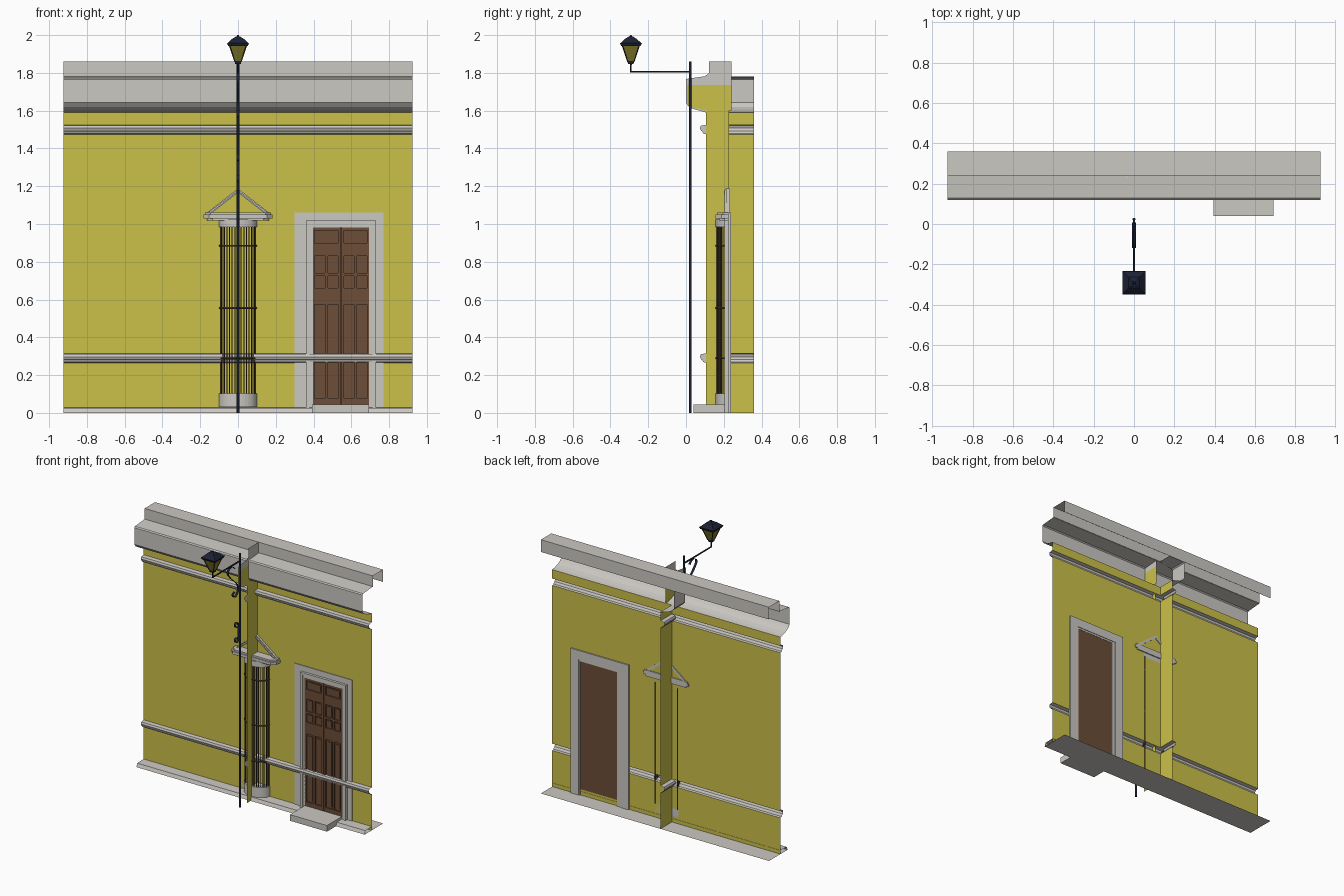
import bpy, bmesh, math
from mathutils import Vector, Matrix

if "Cube" in bpy.data.objects:
    bpy.data.objects.remove(bpy.data.objects["Cube"])

def material(name, rgb):
    m = bpy.data.materials.new(name)
    m.diffuse_color = (*rgb, 1)
    m.use_nodes = True
    m.node_tree.nodes["Principled BSDF"].inputs["Base Color"].default_value = m.diffuse_color
    return m

YELLOW = material("yellow_plaster", (0.60, 0.53, 0.065))
GREY = material("grey_trim", (0.60, 0.58, 0.54))
BROWN = material("brown_wood", (0.15, 0.075, 0.04))
BAR = material("dark_bars", (0.09, 0.055, 0.03))
NAVY = material("dark_iron", (0.012, 0.015, 0.035))
GLASS = material("lamp_glass", (0.22, 0.19, 0.02))

def finish(name, bm, mat):
    me = bpy.data.meshes.new(name)
    bm.to_mesh(me)
    bm.free()
    me.materials.append(mat)
    ob = bpy.data.objects.new(name, me)
    bpy.context.scene.collection.objects.link(ob)
    return ob

def add_box(bm, x0, x1, y0, y1, z0, z1):
    m = Matrix.Translation(((x0+x1)/2, (y0+y1)/2, (z0+z1)/2)) @ Matrix.Diagonal((x1-x0, y1-y0, z1-z0, 1))
    bmesh.ops.create_cube(bm, size=1, matrix=m)

def boxes(name, dims, mat):
    bm = bmesh.new()
    for d in dims:
        add_box(bm, *d)
    return finish(name, bm, mat)

def sweep(name, profile, a, b, out, mat):
    """Open sheet: (outward distance, height) profile swept from a to b."""
    bm = bmesh.new()
    a, b, out = Vector(a), Vector(b), Vector(out)
    rows = [[bm.verts.new(p + out*d + Vector((0, 0, z))) for p in (a, b)] for d, z in profile]
    for r, s in zip(rows, rows[1:]):
        bm.faces.new((r[0], r[1], s[1], s[0]))
    return finish(name, bm, mat)

def prism(name, outline, z0, z1, mat):
    bm = bmesh.new()
    f = bm.faces.new([bm.verts.new((x, y, z0)) for x, y in outline])
    r = bmesh.ops.extrude_face_region(bm, geom=[f])
    bmesh.ops.translate(bm, vec=(0, 0, z1-z0), verts=[v for v in r["geom"] if isinstance(v, bmesh.types.BMVert)])
    bmesh.ops.recalc_face_normals(bm, faces=bm.faces)
    return finish(name, bm, mat)

def sheet(name, outline, mat):
    bm = bmesh.new()
    bm.faces.new([bm.verts.new((0, y, z)) for y, z in outline])
    return finish(name, bm, mat)

def curve(name, pts, mat, bevel=0.0, extrude=0.0, smooth=False, cyclic=False):
    cu = bpy.data.curves.new(name, 'CURVE')
    cu.dimensions = '3D' if bevel else '2D'
    cu.fill_mode = 'FULL' if bevel else 'NONE'
    cu.bevel_depth, cu.bevel_resolution, cu.extrude = bevel, 1, extrude
    cu.use_fill_caps = bool(bevel)
    cu.resolution_u = 5
    s = cu.splines.new('BEZIER')
    s.bezier_points.add(len(pts)-1)
    for bp, p in zip(s.bezier_points, pts):
        bp.co = p
        bp.handle_left_type = bp.handle_right_type = 'AUTO' if smooth else 'VECTOR'
    s.use_cyclic_u = cyclic
    cu.materials.append(mat)
    ob = bpy.data.objects.new(name, cu)
    bpy.context.scene.collection.objects.link(ob)
    return ob

# Wall section: plaster strips, two string courses, cornice and parapet
W, WY, BY = 0.925, 0.228, 0.36
def band(z):
    return [(0, z), (0.015, z+.004), (0.02, z+.014), (0.027, z+.018), (0.033, z+.032), (0.028, z+.046), (0, z+.05)]
cornice = [(0, 1.59), (0.03, 1.596), (0.06, 1.605), (0.09, 1.62), (0.108, 1.642), (0.108, 1.765),
           (0.10, 1.772), (-.015, 1.782)]
parts = [("plaster_low", [(0, 0), (0, .265)], YELLOW), ("lower_band", band(.265), GREY),
         ("plaster_middle", [(0, .315), (0, 1.475)], YELLOW), ("upper_band", band(1.475), GREY),
         ("plaster_top", [(0, 1.525), (0, 1.59)], YELLOW), ("cornice", cornice, GREY)]
for n, p, m in parts:
    sweep("wall_" + n, p, (-W, WY, 0), (W, WY, 0), (0, -1, 0), m)
    sweep("rear_return_" + n, p, (-.045, WY, 0), (-.045, BY, 0), (-1, 0, 0), m)
sweep("parapet", [(0.12, 1.78), (0.12, 1.86), (0, 1.86), (0, 1.77)], (-W, BY, 0), (W, BY, 0), (0, -1, 0), GREY)
sweep("kerb", [(0, 0), (0.215, 0), (0.205, .025), (0.13, .028)], (-W, BY, 0), (W, BY, 0), (0, -1, 0), GREY)

# Thin front fin at the centre of the wall
FY = 0.107
sheet("front_fin", [(FY, 0), (WY, 0), (WY, 1.60), (FY, 1.60)], YELLOW)
for z in (.265, 1.475):
    sheet("front_fin_band", [(FY-d, zz) for d, zz in band(z)], GREY)
sheet("front_fin_frieze", [(FY, 1.60), (.02, 1.62), (.005, 1.64), (.005, 1.735), (.24, 1.735), (.24, 1.60)], YELLOW)
sheet("front_fin_cornice", [(.0, 1.735), (.0, 1.768), (.1, 1.782), (.122, 1.80), (.122, 1.86), (.24, 1.86), (.24, 1.735)], GREY)
sheet("front_fin_cove", [(FY, 1.59), (.02, 1.615), (0, 1.64), (0, 1.735), (.005, 1.735), (.005, 1.64), (.02, 1.62), (FY, 1.60)], GREY)

# Door: surround, stepped frame, doorstep and two panelled leaves
def frame(name, x0, x1, top, w, y0, y1):
    boxes(name, [(x0, x0+w, y0, y1, 0, top), (x1-w, x1, y0, y1, 0, top), (x0+w, x1-w, y0, y1, top-w, top)], GREY)
frame("door_surround", .30, .77, 1.06, .065, .223, .238)
frame("door_frame_outer", .36, .73, 1.018, .018, .205, .234)
frame("door_frame_inner", .376, .714, 1.002, .02, .212, .234)
boxes("doorstep", [(.393, .693, .04, .225, 0, .045)], GREY)
boxes("door_back", [(.39, .70, .222, .232, .045, .985)], BROWN)
dims = []
for x0 in (.392, .547):
    x1 = x0 + .151
    xm = (x0+x1)/2
    for a, b in ((x0, x0+.014), (x1-.014, x1)):
        dims.append((a, b, .212, .224, .045, .983))
    dims.append((xm-.008, xm+.008, .214, .224, .045, .89))
    for a, b in ((.045, .075), (.575, .66), (.725, .74), (.83, .90), (.965, .983)):
        dims.append((x0+.01, x1-.01, .213, .224, a, b))
    for c in (xm-.034, xm+.034):
        for a, b in ((.09, .56), (.67, .715), (.75, .82)):
            dims.append((c-.018, c+.018, .217, .224, a, b))
    dims.append((x0+.025, x1-.025, .217, .224, .912, .955))
boxes("door_panels", dims, BROWN)

# Window grille: half-round bay with sill, head, bars and hoops
def arc(a, b, n):
    return [(-a*math.cos(math.pi*i/n), WY-b*math.sin(math.pi*i/n)) for i in range(n+1)]
prism("window_sill", arc(.10, .072, 16), .03, .103, GREY)
prism("window_head", arc(.10, .072, 16), .985, 1.025, GREY)
bm = bmesh.new()
for x, y in arc(.092, .064, 18):
    bmesh.ops.create_cone(bm, segments=6, radius1=.0032, radius2=.0032, depth=.89, cap_ends=True,
                          matrix=Matrix.Translation((x, y, .545)))
finish("window_bars", bm, BAR)
for z in (.29, .555, .885):
    curve("window_hoop", [(x, y, z) for x, y in arc(.096, .068, 16)], BAR, bevel=.005)

# Window hood: stepped shelf with open pediment
def shelf(w, y):
    return [(-w, WY+.008), (-w, y+.03), (-w+.03, y), (w-.03, y), (w, y+.03), (w, WY+.008)]
for w, y, z0, z1 in ((.165, .175, 1.018, 1.03), (.183, .157, 1.03, 1.05), (.175, .165, 1.05, 1.062)):
    prism("hood_shelf", shelf(w, y), z0, z1, GREY)
for s in (-1, 1):
    for t0, t1, y in ((0, .022, .212), (.008, .017, .203)):
        bm = bmesh.new()
        pts = [(s*.165+s*-t0*.9, 1.06+t0*.1), (0, 1.188-t0), (0, 1.188-t1), (s*(.165-t1*1.3), 1.06)]
        f = bm.faces.new([bm.verts.new((x, y, z)) for x, z in pts])
        r = bmesh.ops.extrude_face_region(bm, geom=[f])
        bmesh.ops.translate(bm, vec=(0, WY-y+.006, 0), verts=[v for v in r["geom"] if isinstance(v, bmesh.types.BMVert)])
        bmesh.ops.recalc_face_normals(bm, faces=bm.faces)
        finish("pediment_rake", bm, GREY)

# Lamp post: pole, arm and scroll ribbons
LY = -0.292
curve("lamp_pole", [(0, .023, 0), (0, .023, 1.86)], NAVY, bevel=.008)
curve("lamp_arm", [(0, .023, 1.806), (0, LY, 1.806), (0, LY, 1.855)], NAVY, bevel=.006)
scrolls = [[(-.04, 1.772), (-.06, 1.793), (-.095, 1.796), (-.12, 1.77), (-.10, 1.735), (-.05, 1.685), (-.01, 1.645),
            (0, 1.61), (-.02, 1.572), (-.05, 1.566), (-.06, 1.59), (-.04, 1.603)],
           [(-.01, 1.337), (-.03, 1.337), (-.033, 1.36), (-.015, 1.371), (.004, 1.345), (.006, 1.30),
            (.004, 1.25), (-.012, 1.223), (-.033, 1.232), (-.03, 1.255), (-.01, 1.256)]]
for pts in scrolls:
    ob = curve("scroll_bracket", [(y, z, 0) for y, z in pts], NAVY, extrude=.009, smooth=True)
    ob.matrix_world = Matrix(((0, 0, 1, 0), (1, 0, 0, 0), (0, 1, 0, 0), (0, 0, 0, 1)))

# Lantern: square tapered glass, corner bars, rim and stepped cap
def frustum(name, w0, w1, z0, z1, mat):
    bm = bmesh.new()
    bmesh.ops.create_cone(bm, segments=4, radius1=w0*math.sqrt(2), radius2=w1*math.sqrt(2), depth=z1-z0, cap_ends=True,
                          matrix=Matrix.Translation((0, LY, (z0+z1)/2)) @ Matrix.Rotation(math.pi/4, 4, 'Z'))
    return finish(name, bm, mat)
frustum("lantern_base", .014, .018, 1.846, 1.862, NAVY)
frustum("lantern_glass", .017, .045, 1.86, 1.948, GLASS)
frustum("lantern_rim", .052, .058, 1.943, 1.957, NAVY)
frustum("lantern_roof", .056, .028, 1.957, 1.983, NAVY)
frustum("lantern_cap", .026, .012, 1.983, 1.992, NAVY)
frustum("lantern_finial", .007, .004, 1.992, 2.0, NAVY)
for sx in (-1, 1):
    for sy in (-1, 1):
        curve("lantern_corner", [(sx*.017, LY+sy*.017, 1.86), (sx*.046, LY+sy*.046, 1.948)], NAVY, bevel=.003)
